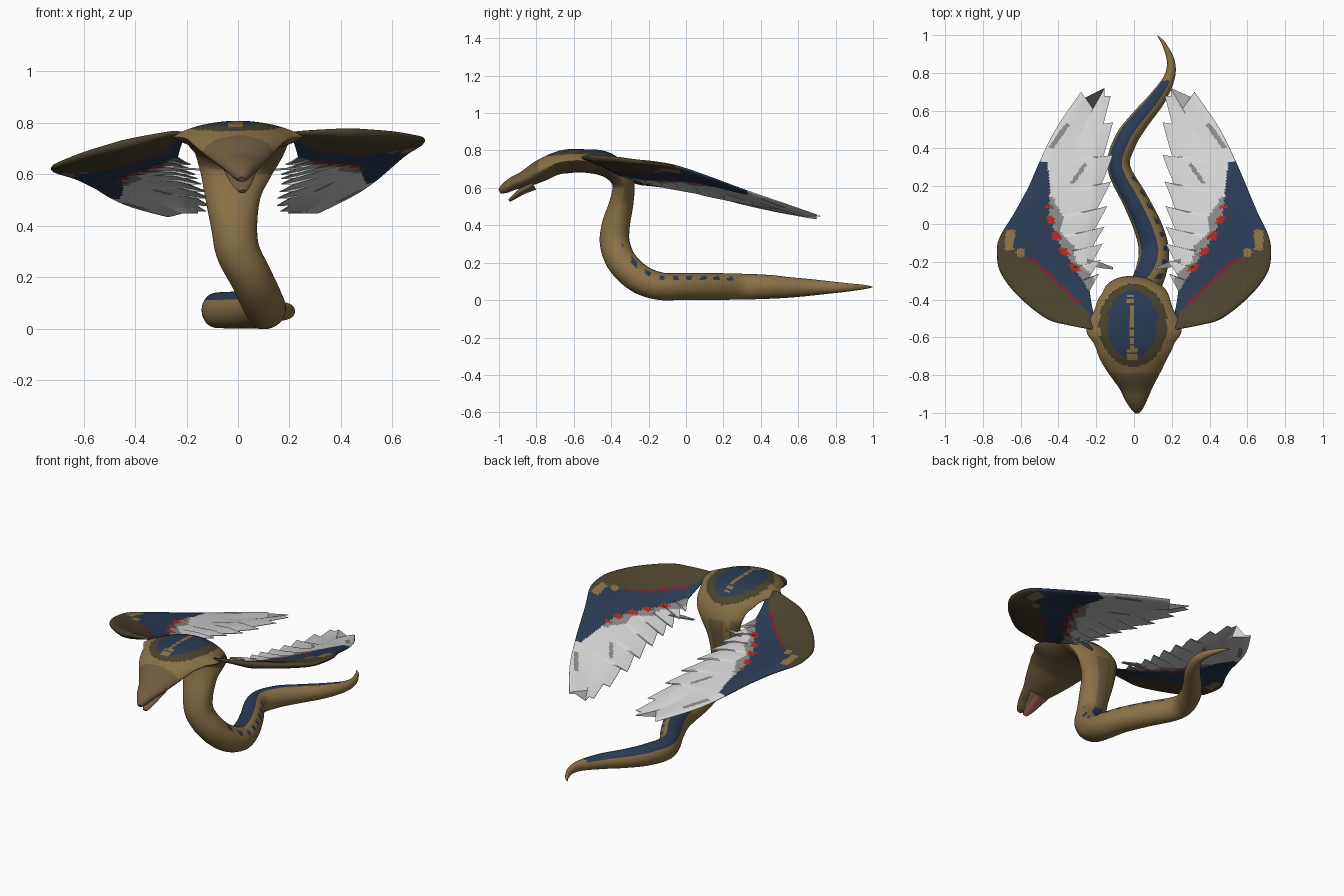
import bpy, bmesh, math
from mathutils import Vector

if "Cube" in bpy.data.objects:
    bpy.data.objects.remove(bpy.data.objects["Cube"])


def lin(c):
    c /= 255
    return c / 12.92 if c < 0.04045 else ((c + 0.055) / 1.055) ** 2.4


PALETTE = {"tan": (137, 113, 70), "brown": (110, 92, 62), "dark_olive": (74, 66, 46),
           "navy": (43, 59, 84), "white": (214, 214, 214), "grey": (138, 138, 135),
           "red": (176, 42, 36), "crimson": (112, 36, 52), "mouth_pink": (180, 105, 105)}
NAMES = list(PALETTE)
MATS = []
for n, rgb in PALETTE.items():
    m = bpy.data.materials.new(n)
    m.diffuse_color = (*[lin(c) for c in rgb], 1)
    m.use_nodes = True
    m.node_tree.nodes["Principled BSDF"].inputs["Base Color"].default_value = m.diffuse_color
    MATS.append(m)


def interp(pts, x):
    """Piecewise linear lookup in (x, value) pairs."""
    if x <= pts[0][0]:
        return pts[0][1]
    for (a, va), (b, vb) in zip(pts, pts[1:]):
        if x <= b:
            return va + (vb - va) * (x - a) / (b - a)
    return pts[-1][1]


def spline(pts, s):
    """Catmull-Rom through tuples, s from 0 to 1."""
    f = s * (len(pts) - 1)
    i = min(int(f), len(pts) - 2)
    t = f - i
    p0, p1, p2, p3 = (pts[min(max(k, 0), len(pts) - 1)] for k in range(i - 1, i + 3))
    return [0.5 * (2 * b + (c - a) * t + (2 * a - 5 * b + 4 * c - d) * t * t
                   + (3 * b - a - 3 * c + d) * t ** 3) for a, b, c, d in zip(p0, p1, p2, p3)]


def loft(name, rings, colour):
    """Skin closed rings; colour(ring, side, centre) names each face's material."""
    bm = bmesh.new()
    vs = [[bm.verts.new(p) for p in r] for r in rings]
    n = len(rings[0])
    for i in range(len(vs) - 1):
        for j in range(n):
            k = (j + 1) % n
            f = bm.faces.new((vs[i][j], vs[i][k], vs[i + 1][k], vs[i + 1][j]))
            f.material_index = NAMES.index(colour(i, j, f.calc_center_median()))
    for i, r in ((0, vs[0]), (len(vs) - 2, vs[-1])):
        f = bm.faces.new(r)
        f.material_index = NAMES.index(colour(i, 0, f.calc_center_median()))
    bmesh.ops.recalc_face_normals(bm, faces=bm.faces[:])
    me = bpy.data.meshes.new(name)
    bm.to_mesh(me)
    bm.free()
    for m in MATS:
        me.materials.append(m)
    ob = bpy.data.objects.new(name, me)
    bpy.context.collection.objects.link(ob)
    bpy.context.view_layer.objects.active = ob
    ob.select_set(True)
    bpy.ops.object.shade_smooth_by_angle(angle=math.radians(40))
    ob.select_set(False)
    return ob


SIDES = 64


def tube_rings(path, steps):
    """Rings along (x, y, z, half width, half thickness); wide rings become lens shaped."""
    pts = [spline(path, i / steps) for i in range(steps + 1)]
    rings = []
    for i, p in enumerate(pts):
        c = Vector(p[:3])
        t = (Vector(pts[min(i + 1, steps)][:3]) - Vector(pts[max(i - 1, 0)][:3])).normalized()
        s = Vector((1, 0, 0))
        s = (s - t * s.dot(t)).normalized()
        n = s.cross(t)
        w, h = max(p[3], 0.001), max(p[4], 0.001)
        k = min(max((w / h - 1.4) * 0.3, 0), 0.6)
        ring = []
        for j in range(SIDES):
            a = 2 * math.pi * j / SIDES
            ring.append(c + s * w * math.cos(a) + n * h * math.sin(a) * abs(math.sin(a)) ** k)
        rings.append(ring)
    return rings


# Head, hood, neck and tail as one skinned path
BODY = [(.015, -.997, .58, .014, .012), (.015, -.97, .597, .036, .027), (.012, -.92, .625, .064, .036),
        (.01, -.86, .648, .092, .045), (.005, -.78, .69, .142, .058), (0, -.70, .728, .185, .06),
        (0, -.635, .742, .212, .064), (0, -.56, .745, .252, .062), (0, -.45, .733, .208, .066),
        (0, -.375, .69, .18, .062), (-.01, -.335, .62, .145, .058), (-.02, -.345, .52, .11, .064),
        (-.015, -.375, .40, .09, .075), (0, -.38, .30, .085, .08), (.05, -.34, .2, .082, .08),
        (.09, -.25, .115, .082, .078), (.105, -.14, .075, .08, .074), (.075, -.02, .073, .075, .072),
        (.01, .12, .073, .068, .072), (-.08, .30, .072, .06, .069), (-.045, .44, .071, .06, .064),
        (.03, .55, .068, .053, .055), (.12, .66, .068, .045, .045), (.185, .77, .068, .03, .033),
        (.195, .86, .068, .021, .023), (.16, .95, .07, .011, .012), (.125, .997, .07, .002, .002)]


def body_colour(i, j, c):
    a = (j + 0.5) * 360 / SIDES
    if c.z > 0.5 and c.y < -0.27 and i < 100:
        if a < 180 and c.z > .66:
            r_navy = math.hypot((c.x + .008) / .132, (c.y + .53) / .18)
            r_dark = math.hypot((c.x + .005) / .18, (c.y + .535) / .22)
            if abs(c.x + .01) < .02 and -.72 < c.y < -.38 and math.sin(c.y * 150) > -.75:
                return "tan"
            if r_navy < 1:
                return "navy"
            if r_dark < 1:
                return "dark_olive"
            return "brown" if c.y < -.79 else "tan"
        if a > 180 and c.z > .6:
            return "brown"
        return "brown" if c.y < -.79 else "tan"
    if c.z > 0.3:
        return "brown" if 130 < a < 185 or 70 < a < 110 else "tan"
    if 75 < a < 145 and -.3 < c.y < .76:
        return "navy"
    if 30 < a < 52 and -.36 < c.y < .25 and math.sin(c.y * 85) > .25:
        return "navy"
    return "tan"


loft("serpent_body", tube_rings(BODY, 260), body_colour)

# Lower jaw with a pink mouth floor
JAW = [(.01, -.82, .62, .065, .035), (.012, -.87, .588, .052, .022),
       (.015, -.915, .555, .034, .014), (.018, -.945, .533, .014, .008)]
loft("lower_jaw", tube_rings(JAW, 12),
     lambda i, j, c: "mouth_pink" if 8 < j < 23 else "brown")

# Wings: chords from leading edge to ragged trailing edge
LEAD = [(.22, -.56, .762), (.35, -.535, .765), (.465, -.5, .763), (.61, -.385, .755),
        (.70, -.27, .742), (.725, -.18, .735), (.715, -.07, .718), (.65, .07, .675),
        (.54, .33, .58), (.45, .51, .52), (.32, .70, .455)]
TRAIL = [(.21, -.49, .742), (.225, -.42, .70), (.235, -.34, .66), (.235, -.26, .635),
         (.225, -.18, .615), (.22, -.08, .595), (.22, .03, .575), (.22, .16, .545),
         (.205, .32, .515), (.205, .5, .485), (.195, .72, .45)]
NAVY_EDGE = [(-.42, .20), (-.22, .32), (-.1, .40), (.05, .47), (.33, .5)]
OLIVE_EDGE = [(-.47, .24), (-.35, .36), (-.2, .52), (-.15, .62), (-.03, .70), (0, .8)]
NU, NV, FEATHERS = 150, 48, 11


def wing_colour(x, y):
    nav, oli = interp(NAVY_EDGE, y), interp(OLIVE_EDGE, y)
    if .635 < x < .685 and -.14 < y < -.03 or math.hypot(x - .60, y + .15) < .025:
        return "tan"
    if -.42 < y < -.18 and abs(x - oli) < .012 + .006 * math.sin(y * 90):
        return "crimson"
    if x > oli or y < -.49:
        return "dark_olive"
    if -.28 < y < .1 and abs(x - nav) < .021 and math.sin(y * 75) > .1:
        return "red"
    if x > nav and y < .33:
        return "navy"
    if nav - x < .05 + .02 * math.sin(y * 40) and y < .14:
        return "grey"
    if .4 < y < .53 and abs(x - .44 + .7 * (y - .46)) < .016:
        return "grey"
    if .22 < y < .32 and abs(x - .33 + .7 * (y - .27)) < .012:
        return "grey"
    return "white"


def make_wing(name, side, roll, shift):
    rings, flat = [], []

    def place(x, y, z):
        return Vector((side * x + shift * min(max((y + .1) / .3, 0), 1), y,
                       z - roll * max(x - .25, 0)))
    for i in range(NU + 1):
        u = i / NU
        lead, trail = Vector(spline(LEAD, u)), Vector(spline(TRAIL, u))
        saw = (u * FEATHERS) % 1 if .18 < u < .97 else 0
        top, bottom, xy = [], [], []
        for k in range(NV + 1):
            v = (k / NV) ** 1.2
            p = lead.lerp(trail, v)
            # feather teeth on the trailing edge and one notch at the tip
            p += Vector((-.055, .025, -.004)) * saw * v ** 5
            p.y -= .1 * max(0, (u - .8) / .2) * (1 - abs(2 * v - 1))
            h = (.003 + .11 * math.sqrt(v) * (1 - v) ** 3) * (1 - .75 * u) * min(1, .2 + u * 4)
            top.append(place(p.x, p.y, p.z + h))
            bottom.append(place(p.x, p.y, p.z - .8 * h - .001))
            xy.append((p.x, p.y))
        rings.append(top + bottom[::-1])
        flat.append(xy + xy[::-1])

    def colour(i, j, c):
        k = (j + 1) % len(flat[0])
        q = [flat[i][j], flat[i][k], flat[i + 1][j], flat[i + 1][k]]
        return wing_colour(sum(p[0] for p in q) / 4, sum(p[1] for p in q) / 4)
    loft(name, rings, colour)
    # Loose small feather near the root
    spike = [(.25, -.2, .625, .018, .004), (.17, -.22, .62, .014, .004), (.11, -.235, .615, .006, .003)]
    quads = []
    for x, y, z, w, h in spike:
        quads.append([place(x, y + a * w, z + b * h) for a, b in ((-1, -1), (1, -1), (1, 1), (-1, 1))])
    loft(name + "_loose_feather", quads, lambda i, j, c: "grey")


make_wing("right_wing", 1, 0, 0)
make_wing("left_wing", -1, .23, .04)
